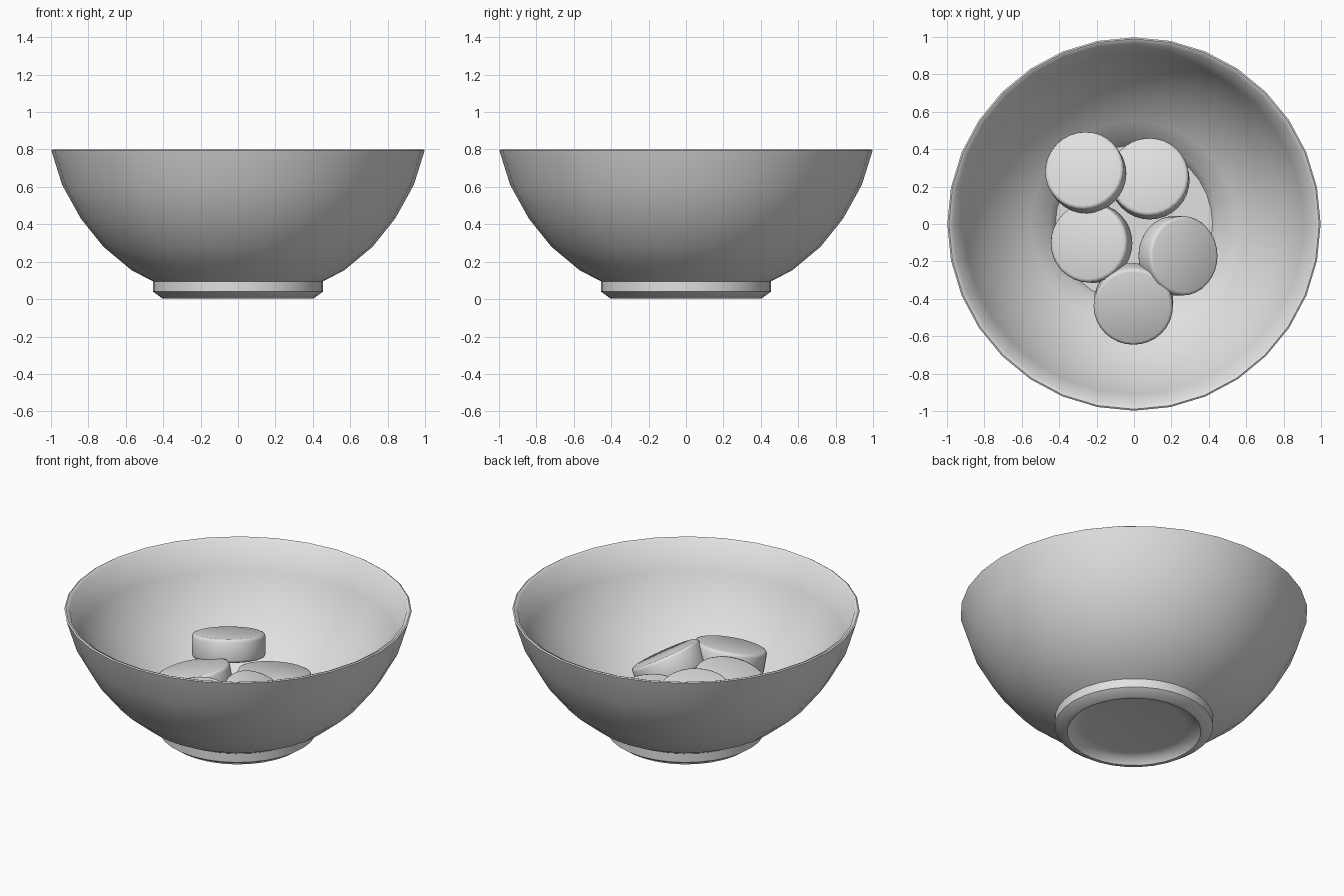
import bpy, math
from mathutils import Vector

if "Cube" in bpy.data.objects:
    bpy.data.objects.remove(bpy.data.objects["Cube"])

mat = bpy.data.materials.new("plain light grey")
mat.diffuse_color = (0.75, 0.75, 0.75, 1)
mat.use_nodes = True
mat.node_tree.nodes["Principled BSDF"].inputs["Base Color"].default_value = mat.diffuse_color


def lathe(name, profile, segs=32, angle=50):
    """Spin an (r, z) profile around z; r = 0 points become poles."""
    verts, rings, faces = [], [], []
    for r, z in profile:
        start = len(verts)
        if r == 0:
            verts.append((0, 0, z))
            rings.append([start] * segs)
        else:
            for i in range(segs):
                a = 2 * math.pi * i / segs
                verts.append((r * math.cos(a), r * math.sin(a), z))
            rings.append(list(range(start, start + segs)))
    for lo, hi in zip(rings, rings[1:]):
        for i in range(segs):
            j = (i + 1) % segs
            quad = [lo[i], lo[j], hi[j], hi[i]]
            faces.append(list(dict.fromkeys(quad)))
    mesh = bpy.data.meshes.new(name)
    mesh.from_pydata(verts, [], faces)
    mesh.materials.append(mat)
    ob = bpy.data.objects.new(name, mesh)
    bpy.context.collection.objects.link(ob)
    bpy.ops.object.select_all(action='DESELECT')
    ob.select_set(True)
    bpy.context.view_layer.objects.active = ob
    bpy.ops.object.shade_smooth_by_angle(angle=math.radians(angle))
    return ob


# Bowl: recessed underside, foot, outer wall, rim, inner wall, sunken floor
lathe("bowl", [
    (0, 0.045), (0.30, 0.045), (0.36, 0.035), (0.385, 0.004),
    (0.405, 0.004), (0.455, 0.04), (0.455, 0.095),
    (0.57, 0.155), (0.72, 0.28), (0.84, 0.43), (0.94, 0.61), (0.998, 0.795),
    (0.99, 0.80), (0.968, 0.79),
    (0.91, 0.62), (0.81, 0.45), (0.69, 0.305), (0.55, 0.19), (0.45, 0.13),
    (0.42, 0.075), (0, 0.075)])

# Round biscuits: body centre and the x, y tilt of the top face
R, H, B = 0.212, 0.07, 0.018
biscuit = [(0, -H), (R - B, -H), (R - B * 0.3, -H + B * 0.3), (R, -H + B),
           (R, H - B), (R - B * 0.3, H - B * 0.3), (R - B, H), (0, H)]
places = [
    ((-0.258, 0.275, 0.40), (-0.14, 0.20)),
    ((0.083, 0.242, 0.27), (-0.05, 0.18)),
    ((-0.227, -0.102, 0.33), (-0.25, 0.03)),
    ((0.235, -0.17, 0.322), (0.50, 0.0)),
    ((-0.003, -0.427, 0.338), (-0.02, -0.26)),
]
for n, (centre, (nx, ny)) in enumerate(places, 1):
    ob = lathe("biscuit_%d" % n, biscuit)
    normal = Vector((nx, ny, math.sqrt(1 - nx * nx - ny * ny)))
    ob.rotation_mode = 'QUATERNION'
    ob.rotation_quaternion = Vector((0, 0, 1)).rotation_difference(normal)
    ob.location = centre
